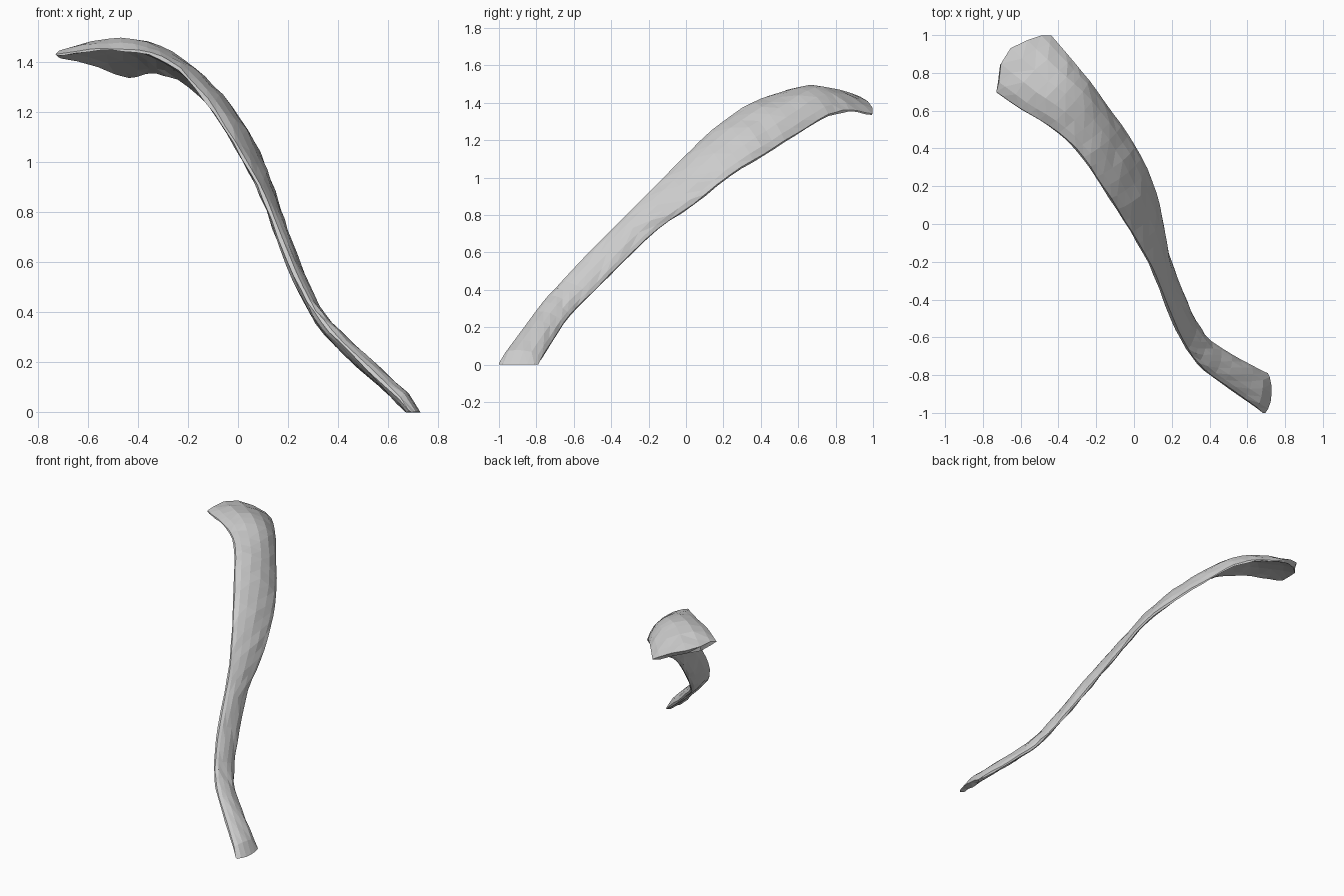
import bpy, bmesh, math, random
from mathutils import Vector

if "Cube" in bpy.data.objects:
    bpy.data.objects.remove(bpy.data.objects["Cube"])

random.seed(4)

# Stations from foot to flared tip: upper edge, lower edge, arch height, thickness
STATIONS = [
    ((.69, -1, .02), (.70, -.79, .01), .005, .06),
    ((.52, -.88, .18), (.56, -.715, .13), .012, .06),
    ((.37, -.77, .33), (.405, -.62, .27), .008, .055),
    ((.28, -.66, .45), (.325, -.51, .38), .004, .05),
    ((.20, -.50, .62), (.25, -.35, .54), .004, .05),
    ((.11, -.27, .85), (.18, -.15, .73), .004, .05),
    ((.02, -.10, 1.02), (.145, .04, .86), .008, .05),
    ((-.09, .08, 1.20), (.09, .23, 1.01), .015, .055),
    ((-.20, .25, 1.34), (.00, .42, 1.13), .025, .055),
    ((-.31, .40, 1.42), (-.11, .58, 1.23), .04, .05),
    ((-.45, .52, 1.45), (-.24, .76, 1.335), .06, .05),
    ((-.60, .61, 1.45), (-.33, .87, 1.36), .065, .045),
    ((-.73, .70, 1.43), (-.43, .99, 1.345), .05, .035),
]
SIDE = 7    # points across each face
SUB = 3     # rings between stations


def spline(a, b, c, d, t):
    return 0.5 * (2 * b + (c - a) * t + (2 * a - 5 * b + 4 * c - d) * t * t
                  + (3 * b - a - 3 * c + d) * t ** 3)


rows = [Vector(a + b + (c, t)) for a, b, c, t in STATIONS]
last = len(rows) - 1
rings = []
for i in range(last):
    p = [rows[max(0, min(last, i + k))] for k in (-1, 0, 1, 2)]
    rings += [spline(*p, k / SUB) for k in range(SUB)]
rings.append(rows[-1])
mids = [(Vector(r[0:3]) + Vector(r[3:6])) / 2 for r in rings]

# Twisted, arched strip lofted through the rings
bm = bmesh.new()
loops = []
for i, r in enumerate(rings):
    a, b, arch, thick = Vector(r[0:3]), Vector(r[3:6]), r[6], r[7]
    tangent = (mids[min(i + 1, len(mids) - 1)] - mids[max(i - 1, 0)]).normalized()
    normal = (b - a).cross(tangent).normalized()
    if normal.x + normal.z < 0:
        normal.negate()
    if i == 0:      # foot is cut level
        normal = Vector((1, 0, 0))
    # the flared tip bows outward in the middle
    bow = 0.09 * max(0, (i - len(rings) + 4) / 3)
    loop = []
    for k in range(2 * SIDE):
        ang = math.pi * (k + 0.5) / SIDE
        s, h = math.cos(ang) / math.cos(math.pi / (2 * SIDE)), math.sin(ang)
        # the worn foot and ragged tip are rougher than the shaft
        rough = 0.004 if 0 < i < len(rings) - 1 else 0.002
        off = arch * (1 - s * s) + thick / 2 * h + random.uniform(-rough, rough)
        co = a.lerp(b, (1 - s) / 2) + normal * off + tangent * bow * (1 - s * s)
        if i == len(rings) - 1:
            co += tangent * random.uniform(-0.015, 0.015)
        co.z = max(co.z, 0.0)
        if i == 0:
            co.z = 0.004 + 0.012 * (1 - h) / 2 * (k % 2)
        loop.append(bm.verts.new(co))
    loops.append(loop)

n = 2 * SIDE
for lo, hi in zip(loops, loops[1:]):
    for k in range(n):
        bm.faces.new((lo[k], lo[(k + 1) % n], hi[(k + 1) % n], hi[k]))
# End caps, as strips between the two faces
for loop in (loops[0], loops[-1]):
    for k in range(SIDE - 1):
        bm.faces.new((loop[k], loop[k + 1], loop[n - 2 - k], loop[n - 1 - k]))
low = min(v.co.z for v in bm.verts)
bmesh.ops.translate(bm, verts=bm.verts, vec=(0, 0, -low))
bmesh.ops.triangulate(bm, faces=bm.faces)
bmesh.ops.recalc_face_normals(bm, faces=bm.faces)

mesh = bpy.data.meshes.new("curved_strip")
bm.to_mesh(mesh)
bm.free()
grey = bpy.data.materials.new("light grey")
grey.diffuse_color = (0.6, 0.6, 0.6, 1)
grey.use_nodes = True
grey.node_tree.nodes["Principled BSDF"].inputs["Base Color"].default_value = grey.diffuse_color
mesh.materials.append(grey)
strip = bpy.data.objects.new("curved_strip", mesh)
bpy.context.collection.objects.link(strip)
